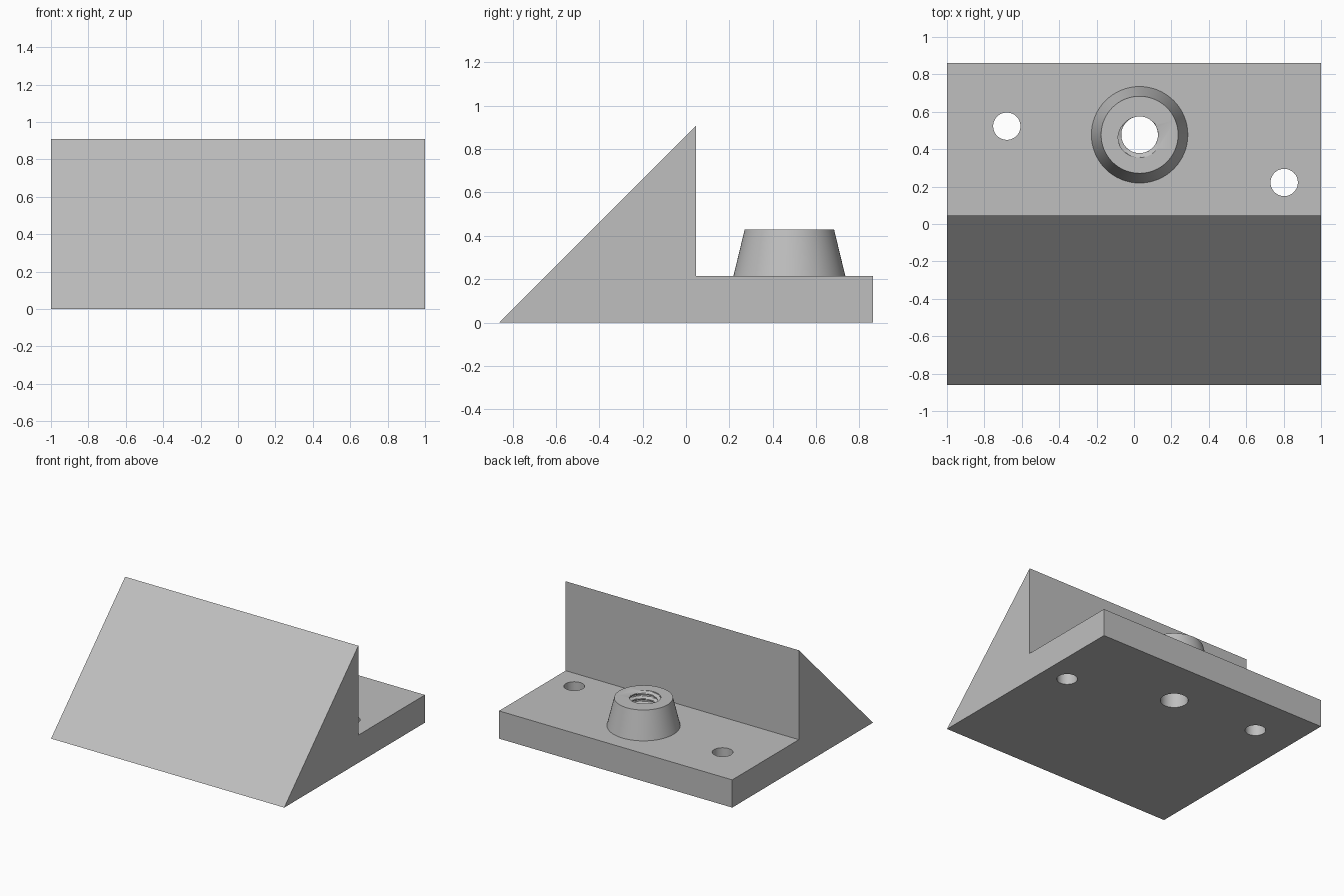
import bpy, bmesh, math
from mathutils import Matrix

cube = bpy.data.objects.get("Cube")
if cube:
    bpy.data.objects.remove(cube, do_unlink=True)

grey = bpy.data.materials.new("light grey")
grey.use_nodes = True
colour = (0.52, 0.52, 0.52, 1)
grey.diffuse_color = colour
grey.node_tree.nodes["Principled BSDF"].inputs["Base Color"].default_value = colour

SIDES = 64
PLATE_TOP, BOSS_TOP = 0.215, 0.43
BOSS_X, BOSS_Y = 0.03, 0.477


def finish(name, bm):
    bmesh.ops.recalc_face_normals(bm, faces=bm.faces[:])
    mesh = bpy.data.meshes.new(name)
    bm.to_mesh(mesh)
    bm.free()
    mesh.materials.append(grey)
    obj = bpy.data.objects.new(name, mesh)
    bpy.context.collection.objects.link(obj)
    return obj


def cone(name, x, y, z0, z1, r0, r1):
    bm = bmesh.new()
    bmesh.ops.create_cone(bm, cap_ends=True, segments=SIDES, radius1=r0, radius2=r1,
                          depth=z1 - z0, matrix=Matrix.Translation((x, y, (z0 + z1) / 2)))
    return finish(name, bm)


def combine(target, tool, operation):
    mod = target.modifiers.new(tool.name, 'BOOLEAN')
    mod.operation, mod.object, mod.solver = operation, tool, 'EXACT'
    bpy.context.view_layer.objects.active = target
    bpy.ops.object.modifier_apply(modifier=mod.name)
    bpy.data.objects.remove(tool, do_unlink=True)


# Wedge and plate: one side profile extruded across the width
bm = bmesh.new()
profile = [(-0.862, 0), (0.862, 0), (0.862, PLATE_TOP), (0.046, PLATE_TOP), (0.046, 0.908)]
face = bm.faces.new([bm.verts.new((-1, y, z)) for y, z in profile])
side = bmesh.ops.extrude_face_region(bm, geom=[face])["geom"]
bmesh.ops.translate(bm, vec=(2, 0, 0), verts=[v for v in side if isinstance(v, bmesh.types.BMVert)])
body = finish("wedge_base_with_boss", bm)

# Tapered boss, sunk into the plate along the same taper
base_r, top_r, sink = 0.258, 0.206, 0.1
taper = (base_r - top_r) / (BOSS_TOP - PLATE_TOP)
combine(body, cone("boss", BOSS_X, BOSS_Y, PLATE_TOP - sink, BOSS_TOP,
                   base_r + taper * sink, top_r), 'UNION')

# Mounting holes
for x, y in [(-0.68, 0.523), (0.803, 0.222)]:
    combine(body, cone("mounting_hole", x, y, -0.1, 0.3, 0.073, 0.073), 'DIFFERENCE')

# Bore: plain below, helical thread above
MINOR, MAJOR, PITCH = 0.098, 0.122, 0.042


def bore_radius(z, turn):
    if z < PLATE_TOP:
        return MINOR
    phase = (z / PITCH - turn) % 1
    ridge = min(1, max(0, 1.25 - 2.5 * abs(2 * phase - 1)  + 0.6))
    return MINOR + (MAJOR - MINOR) * ridge


bm = bmesh.new()
step = PITCH / 10
heights = [-0.1] + [PLATE_TOP - step / 2 + i * step for i in range(60)]
rings = []
for z in heights:
    ring = []
    for i in range(SIDES):
        r, a = bore_radius(z, i / SIDES), math.tau * i / SIDES
        ring.append(bm.verts.new((BOSS_X + r * math.cos(a), BOSS_Y + r * math.sin(a), z)))
    rings.append(ring)
for low, high in zip(rings, rings[1:]):
    for i in range(SIDES):
        j = (i + 1) % SIDES
        bm.faces.new((low[i], low[j], high[j], high[i]))
bm.faces.new(rings[0])
bm.faces.new(rings[-1])
combine(body, finish("threaded_bore", bm), 'DIFFERENCE')

# Smooth round walls, crisp edges
bpy.ops.object.select_all(action='DESELECT')
body.select_set(True)
bpy.context.view_layer.objects.active = body
bpy.ops.object.shade_smooth_by_angle(angle=math.radians(30))
